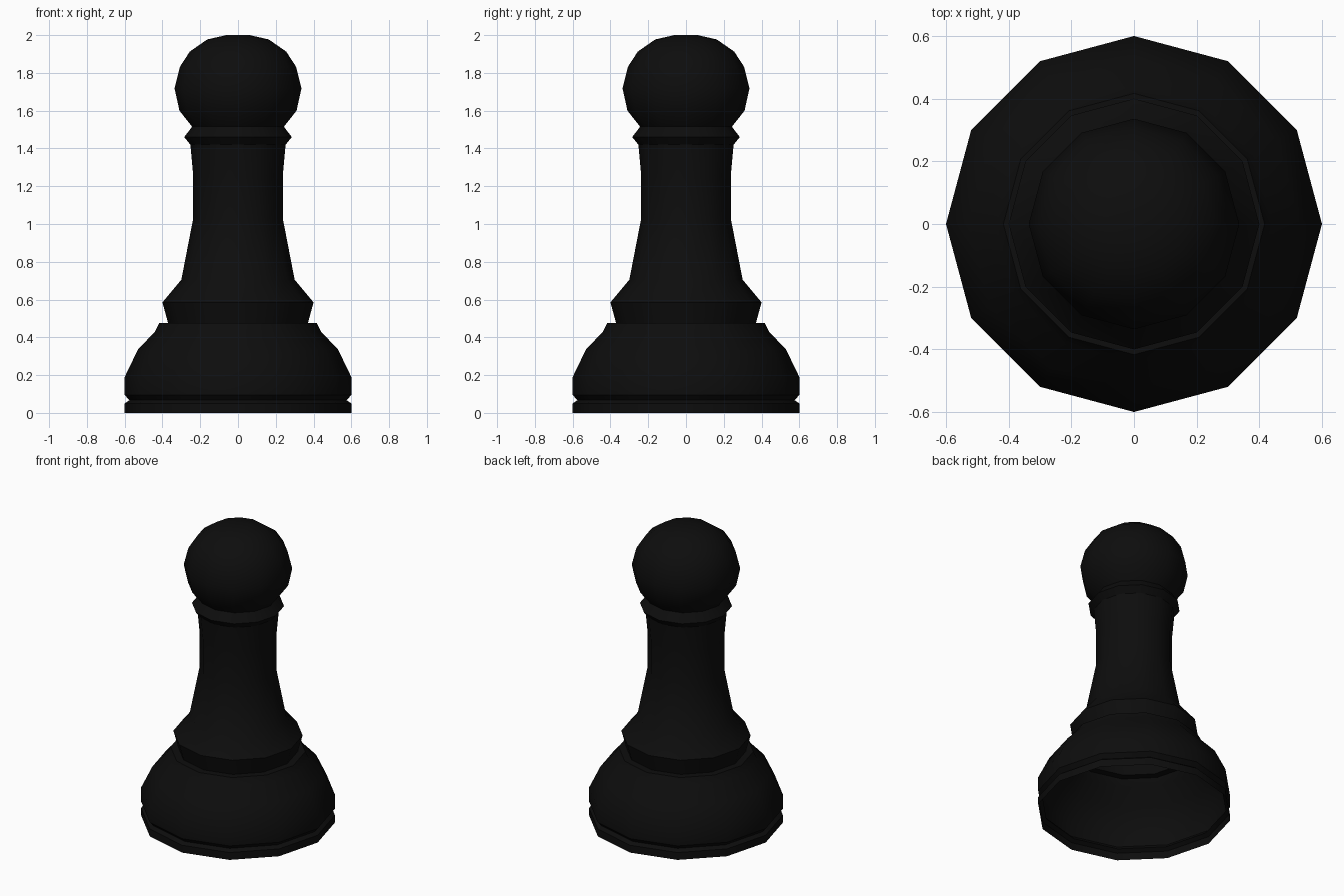
import bpy, bmesh, math

if "Cube" in bpy.data.objects:
    bpy.data.objects.remove(bpy.data.objects["Cube"], do_unlink=True)

SIDES = 12

black = bpy.data.materials.new("black")
black.use_nodes = True
colour = (0.004, 0.004, 0.004, 1)
black.diffuse_color = colour
black.node_tree.nodes["Principled BSDF"].inputs["Base Color"].default_value = colour


def lathe(name, profile):
    """Turn an open (radius, height) profile, listed upwards, around z."""
    bm = bmesh.new()
    verts = [bm.verts.new((r, 0, z)) for r, z in profile]
    edges = [bm.edges.new(pair) for pair in zip(verts, verts[1:])]
    bmesh.ops.spin(bm, geom=verts + edges, cent=(0, 0, 0), axis=(0, 0, 1),
                   angle=math.tau, steps=SIDES)
    bmesh.ops.remove_doubles(bm, verts=bm.verts, dist=0.001)
    bmesh.ops.recalc_face_normals(bm, faces=bm.faces)
    # The widest wall must face outwards
    wall = max(bm.faces, key=lambda f: f.calc_center_median().xy.length)
    if wall.normal.xy.dot(wall.calc_center_median().xy) < 0:
        bmesh.ops.reverse_faces(bm, faces=bm.faces)
    mesh = bpy.data.meshes.new(name)
    bm.to_mesh(mesh)
    bm.free()
    mesh.materials.append(black)
    obj = bpy.data.objects.new(name, mesh)
    bpy.context.collection.objects.link(obj)
    bpy.ops.object.select_all(action='DESELECT')
    obj.select_set(True)
    bpy.context.view_layer.objects.active = obj
    bpy.ops.object.shade_smooth_by_angle(angle=math.radians(40))
    return obj


# Hollow base, open underneath, with a foot groove and a lip on top
lathe("base", [(0.6, 0), (0.6, 0.05), (0.575, 0.067), (0.6, 0.095),
               (0.6, 0.19), (0.53, 0.335), (0.44, 0.43),
               (0.417, 0.475), (0.37, 0.475)])

# Flared skirt and column
lathe("stem", [(0.37, 0.475), (0.4, 0.585), (0.3, 0.705),
               (0.237, 1.03), (0.237, 1.255), (0.252, 1.42)])

# Thin ring under the head
lathe("collar", [(0.252, 1.42), (0.285, 1.46), (0.243, 1.515)])

# Rounded head
lathe("head", [(0.243, 1.515), (0.31, 1.60), (0.336, 1.718), (0.307, 1.833),
               (0.255, 1.913), (0.163, 1.977), (0.062, 2.0), (0, 2.0)])
